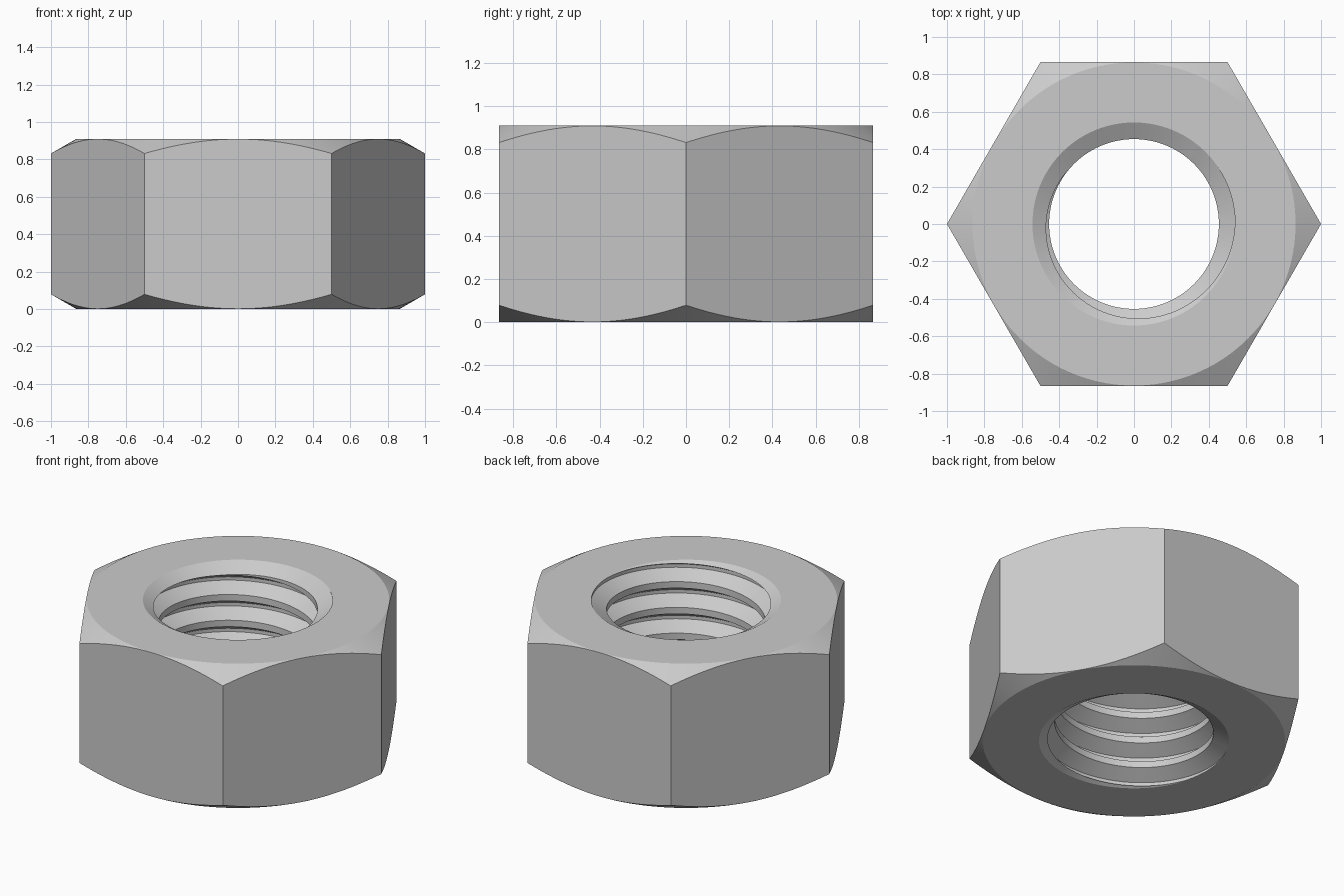
import bpy, bmesh
from math import cos, sin, pi, radians, tan

if "Cube" in bpy.data.objects:
    bpy.data.objects.remove(bpy.data.objects["Cube"])

H, FLAT = 0.91, 0.864            # height, half width across flats
MINOR, MAJOR, PITCH = 0.454, 0.541, 0.1624
SLOPE = tan(radians(30))
N = 96


def finish(name, bm):
    bmesh.ops.recalc_face_normals(bm, faces=bm.faces)
    mesh = bpy.data.meshes.new(name)
    bm.to_mesh(mesh)
    bm.free()
    ob = bpy.data.objects.new(name, mesh)
    bpy.context.collection.objects.link(ob)
    return ob


def lathe(name, profile, segments=N):
    """Solid of revolution around z; profile of (radius, z) from bottom to top."""
    bm = bmesh.new()
    rings = [[bm.verts.new((r * cos(2 * pi * i / segments), r * sin(2 * pi * i / segments), z))
              for i in range(segments)] for r, z in profile]
    for a, b in zip(rings, rings[1:]):
        for i in range(segments):
            k = (i + 1) % segments
            bm.faces.new((a[i], a[k], b[k], b[i]))
    bm.faces.new(rings[0][::-1])
    bm.faces.new(rings[-1])
    return finish(name, bm)


def thread_cutter():
    """Right-handed helical tap with 60 degree flanks, longer than the nut."""
    flank = (MAJOR - MINOR) * SLOPE
    crest = PITCH / 4
    step = [(MINOR, 0), (MINOR, crest), (MAJOR, crest + flank), (MAJOR, PITCH - flank)]
    start = 0.852 - PITCH * 125 / 360 - 8 * PITCH
    bm = bmesh.new()
    cols = []
    for i in range(N):
        a = 2 * pi * i / N
        z0 = start + PITCH * i / N
        cols.append([bm.verts.new((r * cos(a), r * sin(a), z0 + k * PITCH + dz))
                     for k in range(12) for r, dz in step])
    count = len(cols[0])
    for i in range(N):
        a, b = cols[i], cols[(i + 1) % N]
        off = 4 if i == N - 1 else 0          # last column joins one pitch higher
        for j in range(count - 1 - off):
            bm.faces.new((a[j], b[j + off], b[j + off + 1], a[j + 1]))
    # Close both ends with fans, outside the nut
    ends = [bm.verts.new((0, 0, -1.2)), bm.verts.new((0, 0, 2.1))]
    for e in [e for e in bm.edges if e.is_boundary]:
        high = sum(v.co.z for v in e.verts) / 2 > H / 2
        bm.faces.new((e.verts[0], e.verts[1], ends[int(high)]))
    bmesh.ops.triangulate(bm, faces=bm.faces)
    return finish("thread_cutter", bm)


def boolean(ob, tool, operation):
    tool.hide_render = True
    mod = ob.modifiers.new(tool.name, 'BOOLEAN')
    mod.object, mod.operation, mod.solver = tool, operation, 'EXACT'
    bpy.context.view_layer.objects.active = ob
    bpy.ops.object.modifier_apply(modifier=mod.name)
    bpy.data.objects.remove(tool)


# Hexagonal body
nut = lathe("hex_nut", [(1, 0), (1, H)], 6)

# Conical chamfers on the outer corners
rise = (1.2 - FLAT) * SLOPE
boolean(nut, lathe("chamfer_envelope",
                   [(FLAT, 0), (1.2, rise), (1.2, H - rise), (FLAT, H)], 144), 'INTERSECT')

# Threaded hole
boolean(nut, thread_cutter(), 'DIFFERENCE')

# Countersinks at both mouths
R = MAJOR + 0.002
for name, z, s in (("bottom_countersink", 0, 1), ("top_countersink", H, -1)):
    profile = [(R + 0.1 / SLOPE, z - 0.1 * s), (0.3, z + s * (R - 0.3) * SLOPE)]
    boolean(nut, lathe(name, profile[::s]), 'DIFFERENCE')

# Smooth curved faces, keep edges crisp
bpy.ops.object.select_all(action='DESELECT')
nut.select_set(True)
bpy.context.view_layer.objects.active = nut
bpy.ops.object.shade_smooth_by_angle(angle=radians(20))
